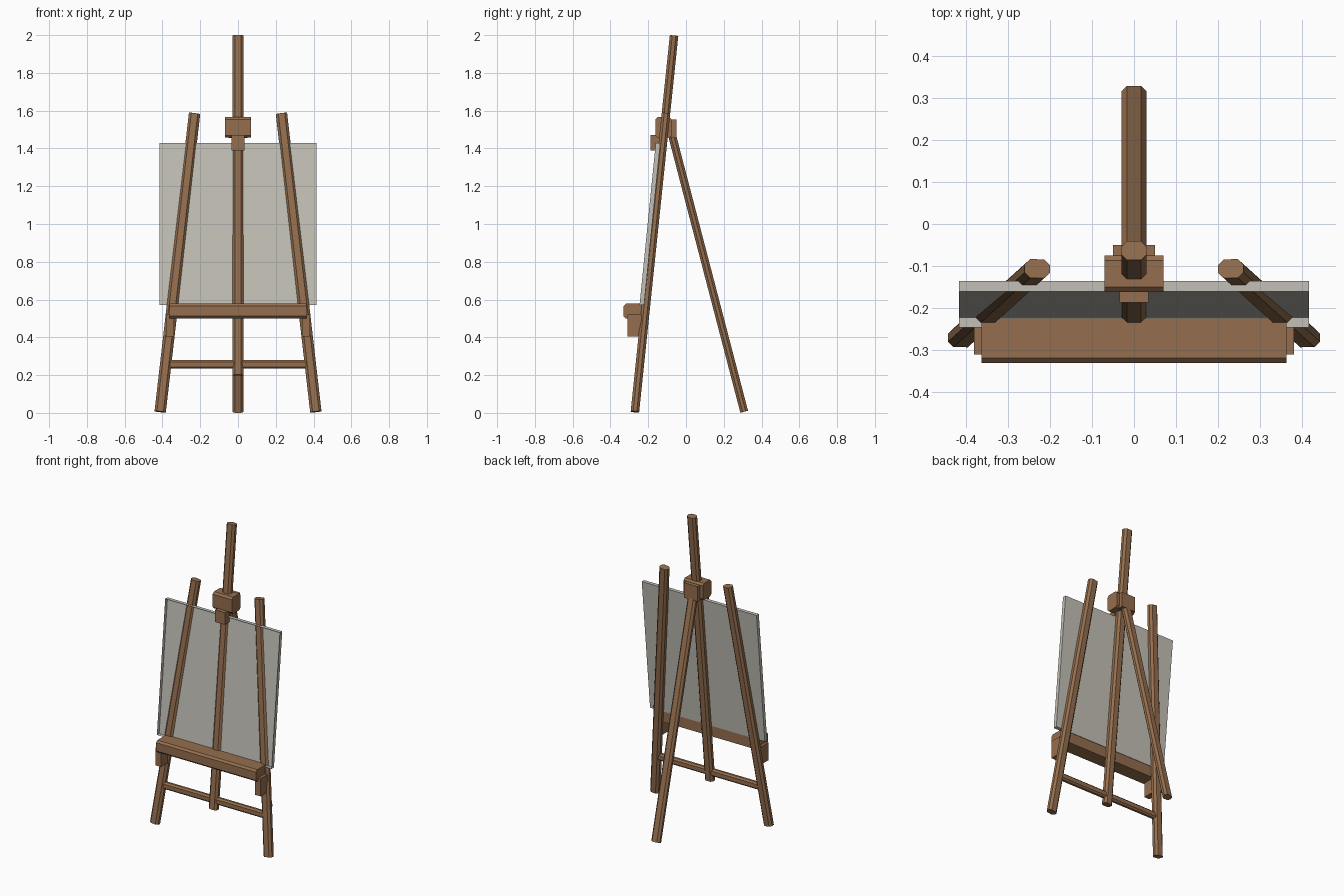
import bpy
import bmesh
from mathutils import Matrix, Vector

cube = bpy.data.objects.get("Cube")
if cube:
    bpy.data.objects.remove(cube, do_unlink=True)


def make_material(name, color):
    mat = bpy.data.materials.new(name)
    mat.use_nodes = True
    mat.diffuse_color = (*color, 1)
    mat.node_tree.nodes["Principled BSDF"].inputs["Base Color"].default_value = (*color, 1)
    return mat


wood = make_material("brown wood", (0.30, 0.158, 0.077))
cloth = make_material("pale canvas", (0.55, 0.53, 0.475))


def finish(bm, name, mat):
    mesh = bpy.data.meshes.new(name)
    bm.to_mesh(mesh)
    bm.free()
    mesh.materials.append(mat)
    obj = bpy.data.objects.new(name, mesh)
    bpy.context.collection.objects.link(obj)
    return obj


def bevel_edges(bm, axis, width, keep=lambda mid: True):
    """Chamfer the edges that run along one axis."""
    edges = []
    for e in bm.edges:
        d = (e.verts[1].co - e.verts[0].co).normalized()
        if abs(d[axis]) > 0.99 and keep((e.verts[0].co + e.verts[1].co) / 2):
            edges.append(e)
    bmesh.ops.bevel(bm, geom=edges, offset=width, segments=1, affect='EDGES')


def beam(name, start, end, width, depth, chamfer):
    """Eight-sided bar between two points."""
    start, end = Vector(start), Vector(end)
    axis = (end - start).normalized()
    ref = Vector((0, 0, 1)) if abs(axis.x) > 0.9 else Vector((1, 0, 0))
    back = axis.cross(ref).normalized()
    side = back.cross(axis)
    bm = bmesh.new()
    bmesh.ops.create_cube(bm, size=1)
    bmesh.ops.scale(bm, vec=(width, depth, (end - start).length), verts=bm.verts)
    bevel_edges(bm, 2, chamfer)
    turn = Matrix((side, back, axis)).transposed().to_4x4()
    bm.transform(Matrix.Translation((start + end) / 2) @ turn)
    return finish(bm, name, wood)


def block(name, x, y, z, chamfer=0, keep=lambda mid: True):
    """Box given by its ranges, with optional chamfers along x."""
    bm = bmesh.new()
    bmesh.ops.create_cube(bm, size=1)
    lo, hi = Vector((x[0], y[0], z[0])), Vector((x[1], y[1], z[1]))
    bmesh.ops.scale(bm, vec=hi - lo, verts=bm.verts)
    if chamfer:
        bevel_edges(bm, 0, chamfer, keep)
    bmesh.ops.translate(bm, vec=(lo + hi) / 2, verts=bm.verts)
    return finish(bm, name, wood)


def lean(z):
    """Depth of the leaning front frame at a height."""
    return -0.271 + 0.104 * z


# Uprights
beam("centre_post", (0, lean(0.2), 0.2), (0, lean(1.998), 1.998), 0.06, 0.045, 0.013)
beam("rear_leg", (0, 0.308, 0.006), (0, -0.075, 1.475), 0.06, 0.042, 0.013)
for sign, label in ((1, "left"), (-1, "right")):
    beam(label + "_leg", (sign * 0.412, lean(0.006), 0.006),
         (sign * 0.23, lean(1.585), 1.585), 0.06, 0.045, 0.013)
    # Bracket under each end of the shelf
    block(label + "_shelf_bracket", sorted((sign * 0.34, sign * 0.38)),
          (-0.31, -0.235), (0.405, 0.52))

# Lower rail between the legs
beam("lower_rail", (-0.37, lean(0.257), 0.257), (0.37, lean(0.257), 0.257), 0.046, 0.034, 0.01)

# Shelf with chamfered front
block("shelf", (-0.362, 0.362), (-0.33, -0.225), (0.5, 0.578), 0.012, lambda m: m.y < 0)

# Top clamp
block("clamp_body", (-0.07, 0.07), (-0.162, -0.075), (1.457, 1.566), 0.012)
block("clamp_back", (-0.05, 0.05), (-0.08, -0.05), (1.455, 1.553))
block("clamp_lip", (-0.035, 0.035), (-0.187, -0.14), (1.39, 1.47))

# Canvas: shallow tray, open at the front, tilted with the frame
bm = bmesh.new()
bmesh.ops.create_cube(bm, size=1)
bmesh.ops.delete(bm, geom=[f for f in bm.faces if f.normal.y < -0.9], context='FACES')
bmesh.ops.scale(bm, vec=(0.832, 0.024, 0.86), verts=bm.verts)
for v in bm.verts:
    v.co.y += 0.1 * v.co.z
bmesh.ops.translate(bm, vec=(0, -0.191, 1.0), verts=bm.verts)
finish(bm, "canvas", cloth)
